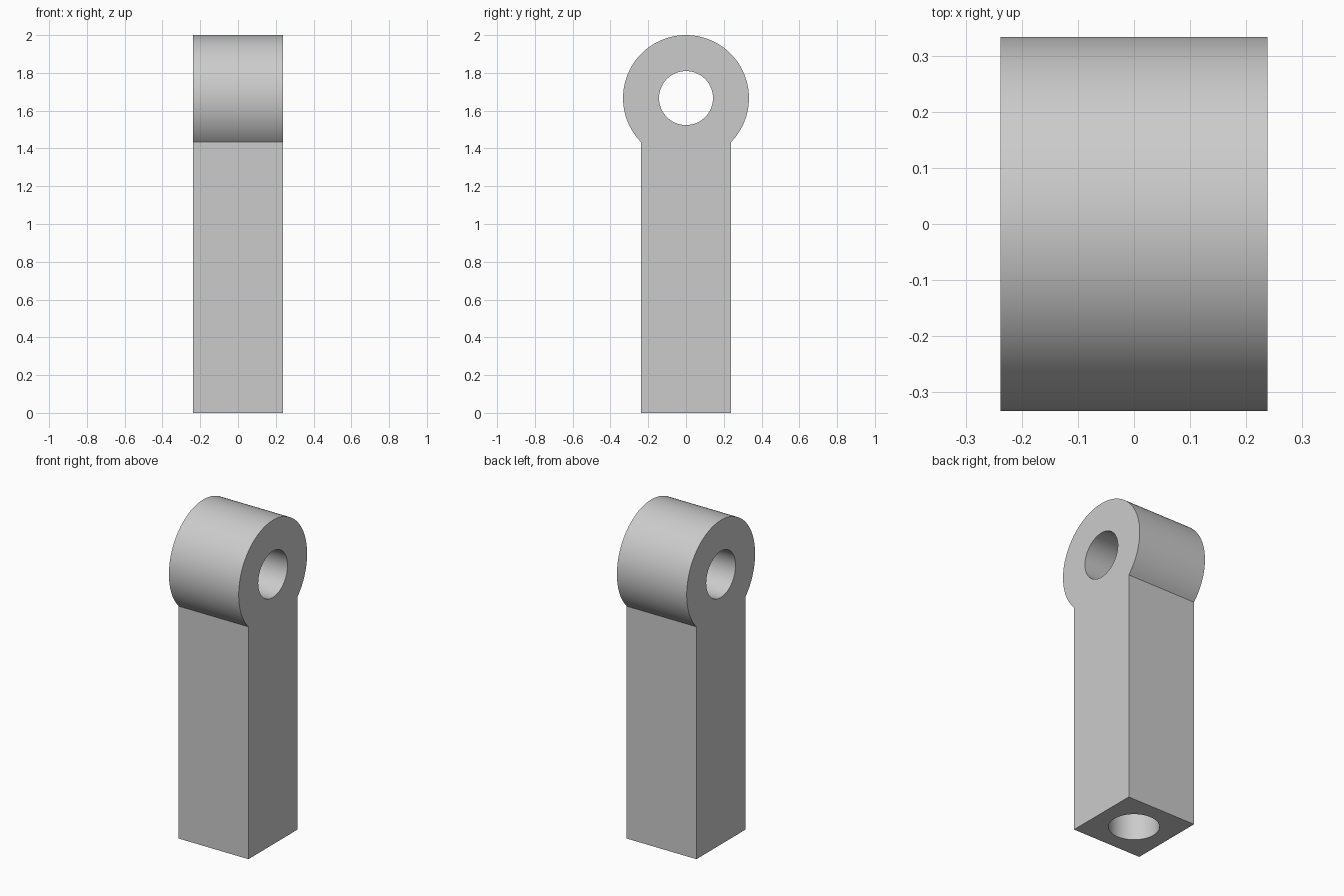
import bpy, bmesh, math
from mathutils import Matrix

cube = bpy.data.objects.get("Cube")
if cube:
    bpy.data.objects.remove(cube, do_unlink=True)

HALF = 5 / 21          # half width of the square shank
EYE_R = 1 / 3          # outer radius of the eye
EYE_Z = 2 - EYE_R      # height of the eye centre
BORE_R = 1 / 7         # radius of both holes
DEPTH = 0.76           # depth of the blind hole in the foot
SEGMENTS = 96

steel = bpy.data.materials.new("plain grey steel")
steel.use_nodes = True
grey = (0.6, 0.6, 0.6, 1)
steel.diffuse_color = grey
steel.node_tree.nodes["Principled BSDF"].inputs["Base Color"].default_value = grey


def add_object(name, bm):
    bmesh.ops.recalc_face_normals(bm, faces=bm.faces)
    mesh = bpy.data.meshes.new(name)
    bm.to_mesh(mesh)
    bm.free()
    mesh.materials.append(steel)
    obj = bpy.data.objects.new(name, mesh)
    bpy.context.collection.objects.link(obj)
    return obj


def add_cutter(name, length, matrix):
    bm = bmesh.new()
    bmesh.ops.create_cone(bm, cap_ends=True, segments=SEGMENTS, radius1=BORE_R,
                          radius2=BORE_R, depth=length, matrix=matrix)
    obj = add_object(name, bm)
    obj.hide_render = True
    return obj


# Shank and eye as one side profile, extruded across the width
neck = math.asin(HALF / EYE_R)
start, sweep = -math.pi / 2 + neck, 2 * (math.pi - neck)
profile = [(-HALF, 0), (HALF, 0)]
for i in range(SEGMENTS + 1):
    a = start + sweep * i / SEGMENTS
    profile.append((EYE_R * math.cos(a), EYE_Z + EYE_R * math.sin(a)))

bm = bmesh.new()
side = bm.faces.new([bm.verts.new((-HALF, y, z)) for y, z in profile])
extruded = bmesh.ops.extrude_face_region(bm, geom=[side], use_keep_orig=True)
new_verts = [v for v in extruded["geom"] if isinstance(v, bmesh.types.BMVert)]
bmesh.ops.translate(bm, verts=new_verts, vec=(2 * HALF, 0, 0))
rod_end = add_object("rod_end", bm)

# Cross bore through the eye and blind hole up into the foot
cutters = [
    add_cutter("eye_bore_cutter", 1,
               Matrix.Translation((0, 0, EYE_Z)) @ Matrix.Rotation(math.pi / 2, 4, 'Y')),
    add_cutter("foot_hole_cutter", 2 * DEPTH, Matrix.Identity(4)),
]
bpy.ops.object.select_all(action='DESELECT')
bpy.context.view_layer.objects.active = rod_end
rod_end.select_set(True)
for cutter in cutters:
    mod = rod_end.modifiers.new(cutter.name, 'BOOLEAN')
    mod.operation = 'DIFFERENCE'
    mod.solver = 'EXACT'
    mod.object = cutter
    bpy.ops.object.modifier_apply(modifier=mod.name)
    bpy.data.objects.remove(cutter, do_unlink=True)

# Smooth round walls, crisp corners
bpy.ops.object.shade_smooth_by_angle(angle=math.radians(30))
